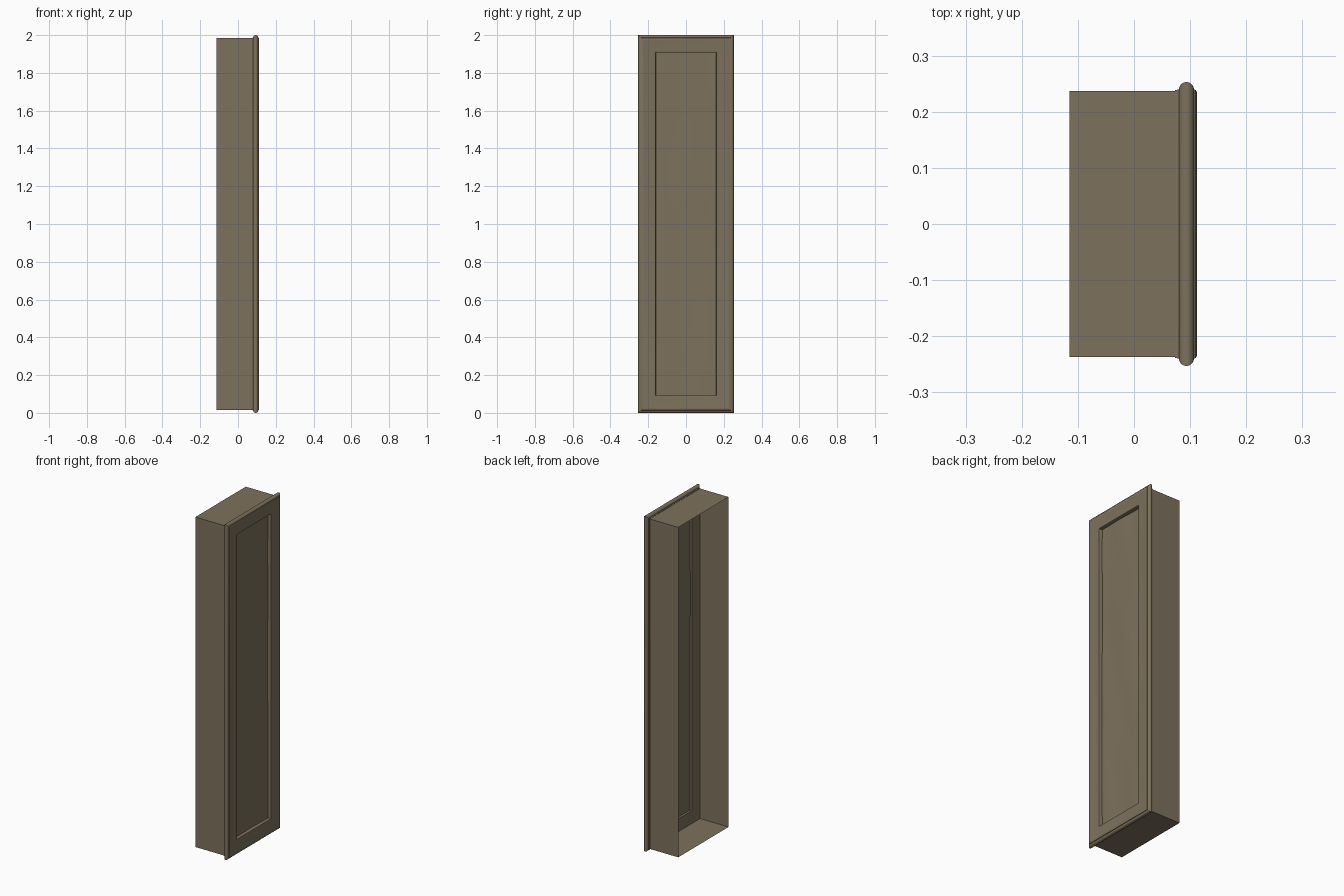
import bpy, bmesh, math

if "Cube" in bpy.data.objects:
    bpy.data.objects.remove(bpy.data.objects["Cube"])

HY, HZ, CZ = 0.253, 1.0, 1.0   # half width, half height and centre of the outer rim

mat = bpy.data.materials.new("brown_grey_wood")
mat.diffuse_color = (0.205, 0.166, 0.108, 1)
mat.use_nodes = True
mat.node_tree.nodes["Principled BSDF"].inputs["Base Color"].default_value = mat.diffuse_color


def ring(bm, x, inset):
    """Rectangle of four vertices, inset from the outer rim, at depth x."""
    y, z = HY - inset, HZ - inset
    return [bm.verts.new((x, sy * y, CZ + sz * z))
            for sy, sz in ((-1, -1), (1, -1), (1, 1), (-1, 1))]


def sweep(bm, profile, closed):
    """Mitred sweep of a (x, inset) profile around the rectangle."""
    rings = [ring(bm, x, d) for x, d in profile]
    pairs = list(zip(rings, rings[1:]))
    if closed:
        pairs.append((rings[-1], rings[0]))
    for a, b in pairs:
        for i in range(4):
            j = (i + 1) % 4
            bm.faces.new((a[i], a[j], b[j], b[i]))


def finish(name, bm, smooth=None, recalc=True):
    if recalc:
        bmesh.ops.recalc_face_normals(bm, faces=bm.faces)
    me = bpy.data.meshes.new(name)
    bm.to_mesh(me)
    bm.free()
    me.materials.append(mat)
    ob = bpy.data.objects.new(name, me)
    bpy.context.collection.objects.link(ob)
    if smooth:
        bpy.ops.object.select_all(action='DESELECT')
        ob.select_set(True)
        bpy.context.view_layer.objects.active = ob
        bpy.ops.object.shade_smooth_by_angle(angle=math.radians(smooth))
    return ob


# Thin box walls, open at the back
bm = bmesh.new()
sweep(bm, [(-0.115, 0.016), (0.074, 0.016)], False)
finish("box_walls", bm)

# Moulded front frame: back face, round outer bead, gently curved face, inner lip
bead = [(0.0935 - 0.0135 * math.cos(math.pi * i / 10),
         0.0135 * (1 - math.sin(math.pi * i / 10))) for i in range(11)]
face = [(0.112 - 0.006 * math.sin(math.pi / 2 * i / 6), 0.018 + 0.069 * i / 6)
        for i in range(7)]
profile = ([(0.073, 0.093), (0.073, 0.0145), (0.078, 0.0135)] + bead
           + [(0.110, 0.014)] + face + [(0.104, 0.091), (0.100, 0.093)])
bm = bmesh.new()
sweep(bm, profile, True)
finish("front_frame", bm, 35)

# Recessed panel with a slightly uneven, hand-worked surface
bm = bmesh.new()
bmesh.ops.create_grid(bm, x_segments=16, y_segments=48, size=1)
for v in bm.verts:
    y, z = v.co.x * (HY - 0.092), v.co.y * (HZ - 0.092)
    wave = (math.sin(24 * y + 2.3 * z) + 0.7 * math.sin(5.1 * z - 15 * y + 1)
            + 0.5 * math.sin(9 * z + 31 * y))
    v.co = (0.085 + 0.0013 * wave, y, CZ + z)
finish("recessed_panel", bm, 40, recalc=False)
